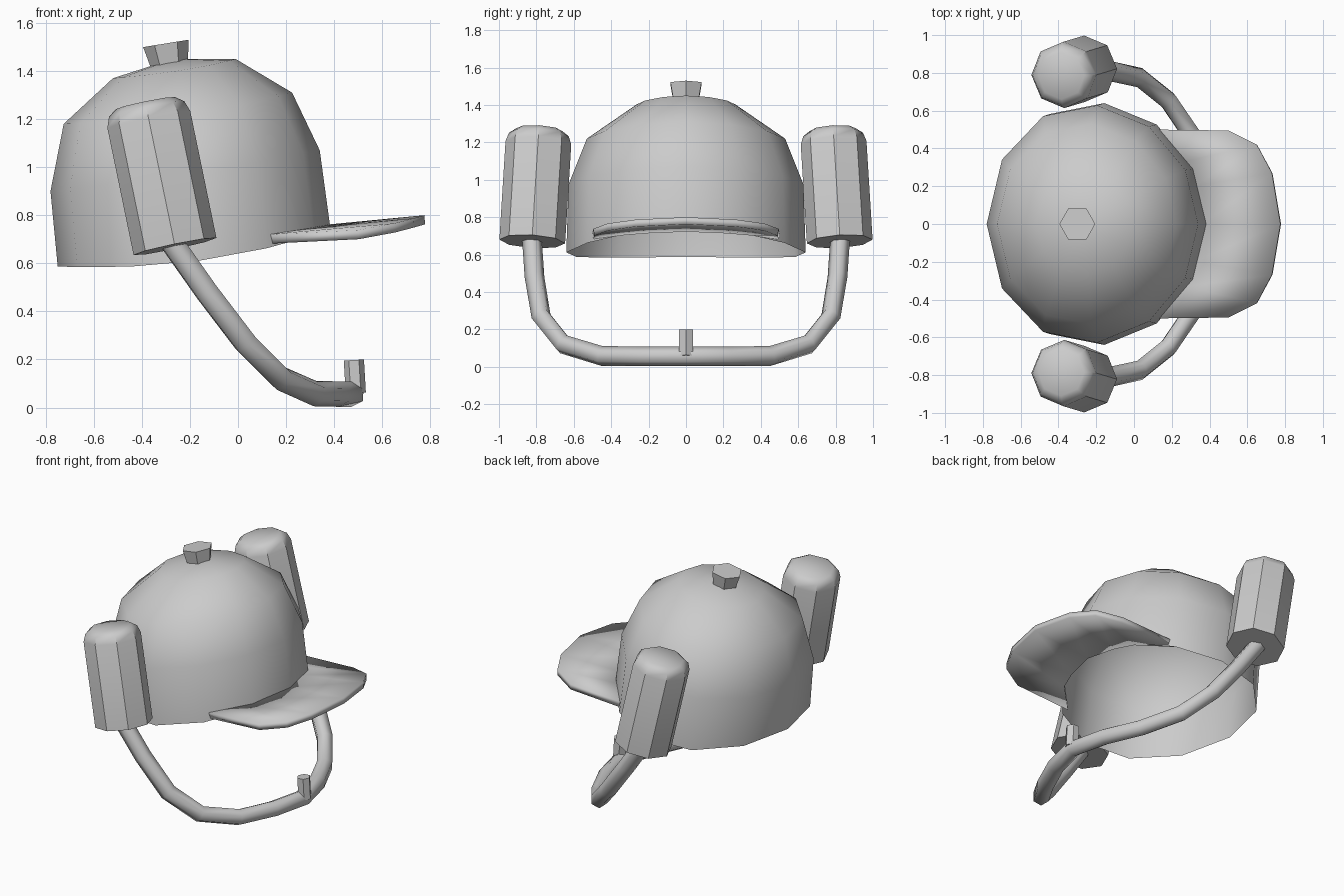
import bpy, bmesh, math
from math import sin, cos, pi, radians
from mathutils import Vector

if "Cube" in bpy.data.objects:
    bpy.data.objects.remove(bpy.data.objects["Cube"])


def finish(obj, angle=42):
    bpy.ops.object.select_all(action='DESELECT')
    obj.select_set(True)
    bpy.context.view_layer.objects.active = obj
    bpy.ops.object.shade_smooth_by_angle(angle=radians(angle))
    return obj


def loft(name, rings, cap_start=True, cap_end=True, apex=None, angle=42):
    """Skin a stack of equal closed rings, bottom to top."""
    bm = bmesh.new()
    loops = [[bm.verts.new(p) for p in r] for r in rings]
    n = len(loops[0])
    for a, b in zip(loops, loops[1:]):
        for i in range(n):
            j = (i + 1) % n
            bm.faces.new((a[i], a[j], b[j], b[i]))
    if apex:
        tip = bm.verts.new(apex)
        for i in range(n):
            bm.faces.new((loops[-1][i], loops[-1][(i + 1) % n], tip))
    elif cap_end:
        bm.faces.new(loops[-1])
    if cap_start:
        bm.faces.new(loops[0][::-1])
    mesh = bpy.data.meshes.new(name)
    bm.to_mesh(mesh)
    bm.free()
    obj = bpy.data.objects.new(name, mesh)
    bpy.context.collection.objects.link(obj)
    return finish(obj, angle)


def turned(name, base, tip, profile, sides):
    """Turn (height, radius) profile around the axis from base to tip."""
    base, axis = Vector(base), (Vector(tip) - Vector(base)).normalized()
    u = Vector((0, 1, 0)).cross(axis).normalized()
    v = axis.cross(u)
    rings = [[base + axis * h + (u * cos(2 * pi * i / sides) + v * sin(2 * pi * i / sides)) * r
              for i in range(sides)] for h, r in profile]
    return loft(name, rings)


# Crown: tilted twelve-sided dome, open underneath (back x,z / front x,z / half width / side sag)
def crown_ring(bx, bz, fx, fz, hw, sag):
    ring = []
    for k in range(12):
        a = k * pi / 6
        s, c = sin(a), cos(a)
        ring.append(((bx + fx) / 2 + c * (fx - bx) / 2 + 0.025 * s * s,
                     hw * s * (1 - 0.1 * c),
                     (bz + fz) / 2 + c * (fz - bz) / 2 - sag * s * s))
    return ring


loft("crown", [crown_ring(-.75, .587, .385, .74, .64, .052),
               crown_ring(-.78, .90, .34, 1.07, .628, .01),
               crown_ring(-.725, 1.18, .225, 1.31, .53, .025),
               crown_ring(-.52, 1.37, -.01, 1.45, .265, .008)],
     cap_start=False, apex=(-.27, 1.452, 0) and (-.27, 0, 1.45), angle=60)

# Button on top of the crown
turned("top_button", (-.283, 0, 1.41), (-.3, 0, 1.515), [(0, .075), (.106, .096)], 6)

# Brim: arched sheet from the crown to a rounded front edge
inner = [(.36, 0, .76), (.32, .2, .752), (.27, .33, .742), (.10, .50, .718)]
outer = [(.775, 0, .80), (.73, .27, .787), (.65, .42, .766), (.50, .495, .738)]


def both_sides(pts):
    return [(x, -y, z) for x, y, z in pts[:0:-1]] + pts


bm = bmesh.new()
a = [bm.verts.new(p) for p in both_sides(inner)]
b = [bm.verts.new(p) for p in both_sides(outer)]
for i in range(len(a) - 1):
    bm.faces.new((a[i], b[i], b[i + 1], a[i + 1]))
mesh = bpy.data.meshes.new("brim")
bm.to_mesh(mesh)
bm.free()
brim = bpy.data.objects.new("brim", mesh)
bpy.context.collection.objects.link(brim)
finish(brim)
solid = brim.modifiers.new("thickness", 'SOLIDIFY')
solid.thickness = 0.038
solid.offset = -1

# Drink cans on both sides, leaning back and slightly inward
for side, s in (("left", 1), ("right", -1)):
    turned(side + "_can", (-.262, .822 * s, .67), (-.385, .785 * s, 1.266),
           [(0, .176), (.54, .176), (.585, .16), (.61, .125)], 8)

# Drinking tube joining both cans in front of the face
half = [(.475, 0, .056), (.42, .23, .056), (.32, .45, .058), (.18, .655, .12),
        (.03, .775, .27), (-.13, .81, .48), (-.285, .825, .70)]
path = both_sides(half)
curve = bpy.data.curves.new("drinking_tube", 'CURVE')
curve.dimensions = '3D'
curve.bevel_depth = 0.053
curve.bevel_resolution = 1
curve.use_fill_caps = True
spline = curve.splines.new('POLY')
spline.points.add(len(path) - 1)
for pt, co in zip(spline.points, path):
    pt.co = (*co, 1)
tube = bpy.data.objects.new("drinking_tube", curve)
bpy.context.collection.objects.link(tube)
bpy.ops.object.select_all(action='DESELECT')
tube.select_set(True)
bpy.context.view_layer.objects.active = tube
bpy.ops.object.convert(target='MESH')
finish(bpy.context.view_layer.objects.active, 62)

# Mouthpiece standing on the middle of the tube
turned("mouthpiece", (.49, 0, .06), (.482, 0, .198), [(0, .042), (.138, .042)], 6)
